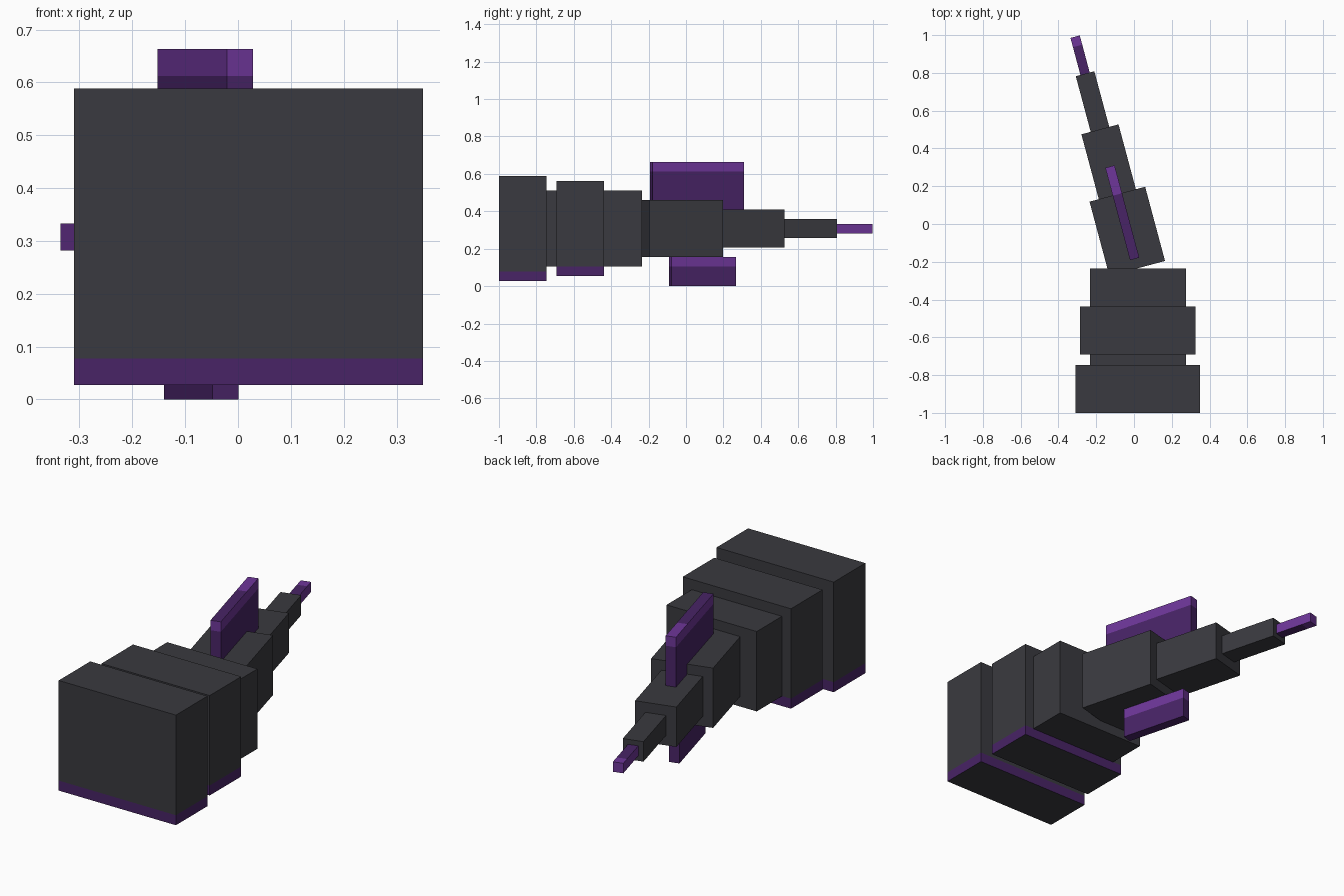
import bpy, bmesh, math
from mathutils import Vector

cube = bpy.data.objects.get("Cube")
if cube:
    bpy.data.objects.remove(cube, do_unlink=True)


def material(name, rgb):
    m = bpy.data.materials.new(name)
    m.use_nodes = True
    m.diffuse_color = (*rgb, 1)
    m.node_tree.nodes["Principled BSDF"].inputs["Base Color"].default_value = (*rgb, 1)
    return m


MATS = [material("charcoal", (0.042, 0.042, 0.050)),
        material("dark purple", (0.065, 0.017, 0.133)),
        material("bright purple", (0.156, 0.037, 0.319))]
CHARCOAL, DARK, BRIGHT = range(3)
PX = 0.0508                      # size of one block unit
MID_Z = 0.3075                   # height of the centre line
TAIL = Vector((0.017, -0.235, 0))  # pivot of the bent tail
BEND = math.radians(15)


def box(name, width, y0, y1, z0, z1, paint, cuts=(), loc=(0, 0, 0), turn=0):
    """Box centred on local x, sliced by (point, normal) planes, painted by rule."""
    bm = bmesh.new()
    bmesh.ops.create_cube(bm, size=1)
    for v in bm.verts:
        v.co = (v.co.x * width, y0 + (v.co.y + 0.5) * (y1 - y0),
                z0 + (v.co.z + 0.5) * (z1 - z0))
    for point, normal in cuts:
        bmesh.ops.bisect_plane(bm, geom=bm.verts[:] + bm.edges[:] + bm.faces[:],
                               plane_co=point, plane_no=normal)
    bm.normal_update()
    for f in bm.faces:
        f.material_index = paint(f.calc_center_median(), f.normal)
    mesh = bpy.data.meshes.new(name)
    bm.to_mesh(mesh)
    bm.free()
    for m in MATS:
        mesh.materials.append(m)
    ob = bpy.data.objects.new(name, mesh)
    ob.location = loc
    ob.rotation_euler.z = turn
    bpy.context.collection.objects.link(ob)
    return ob


def plain(c, n):
    return CHARCOAL


# Body blocks: the two large ones have a purple band round the lower edge
for name, w, y0, y1, z0, z1 in (("front_block", 13, -1.0, -0.746, 0.027, 0.588),
                                ("middle_block", 12, -0.692, -0.438, 0.054, 0.563)):
    edge = z0 + PX
    box(name, w * PX, y0, y1, z0, z1,
        lambda c, n: DARK if c.z < edge and abs(n.z) < 0.5 else CHARCOAL,
        [((0, 0, edge), (0, 0, 1))], loc=(0.02, 0, 0))
box("body_core", 10 * PX, -0.746, -0.235, 0.104, 0.511, plain, loc=(0.02, 0, 0))

# Tail segments, each thinner than the one before
start = 0
for name, size, length in (("tail_base", 6, 8), ("tail_middle", 4, 7), ("tail_end", 2, 6)):
    half = size * PX / 2
    box(name, size * PX, start, start + length * PX, MID_Z - half, MID_Z + half,
        plain, loc=TAIL, turn=BEND)
    start += length * PX

# Tail tip: bright sides, with dark top and bottom up to the last unit
tip = start + 3 * PX
box("tail_tip", PX, start, start + 4 * PX, MID_Z - PX / 2, MID_Z + PX / 2,
    lambda c, n: DARK if abs(n.z) > 0.5 and c.y < tip else BRIGHT,
    [((0, tip, 0), (0, 1, 0))], loc=TAIL, turn=BEND)

# Upper fin: bright rim on the sides, top bright only at the rear
top, rear = 0.663, 0.405


def upper_paint(c, n):
    if n.z > 0.5:
        return BRIGHT if c.y > rear else DARK
    return BRIGHT if c.z > top - PX else DARK


box("upper_fin", PX, 0.052, 0.558, top - 5 * PX, top, upper_paint,
    [((0, 0, top - PX), (0, 0, 1)), ((0, rear, 0), (0, 1, 0))], loc=TAIL, turn=BEND)

# Lower fin: bright rim along its upper edge
low = 0.155
box("lower_fin", PX, 0.157, 0.512, 0, low,
    lambda c, n: BRIGHT if c.z > low - PX else DARK,
    [((0, 0, low - PX), (0, 0, 1))], loc=TAIL, turn=BEND)
